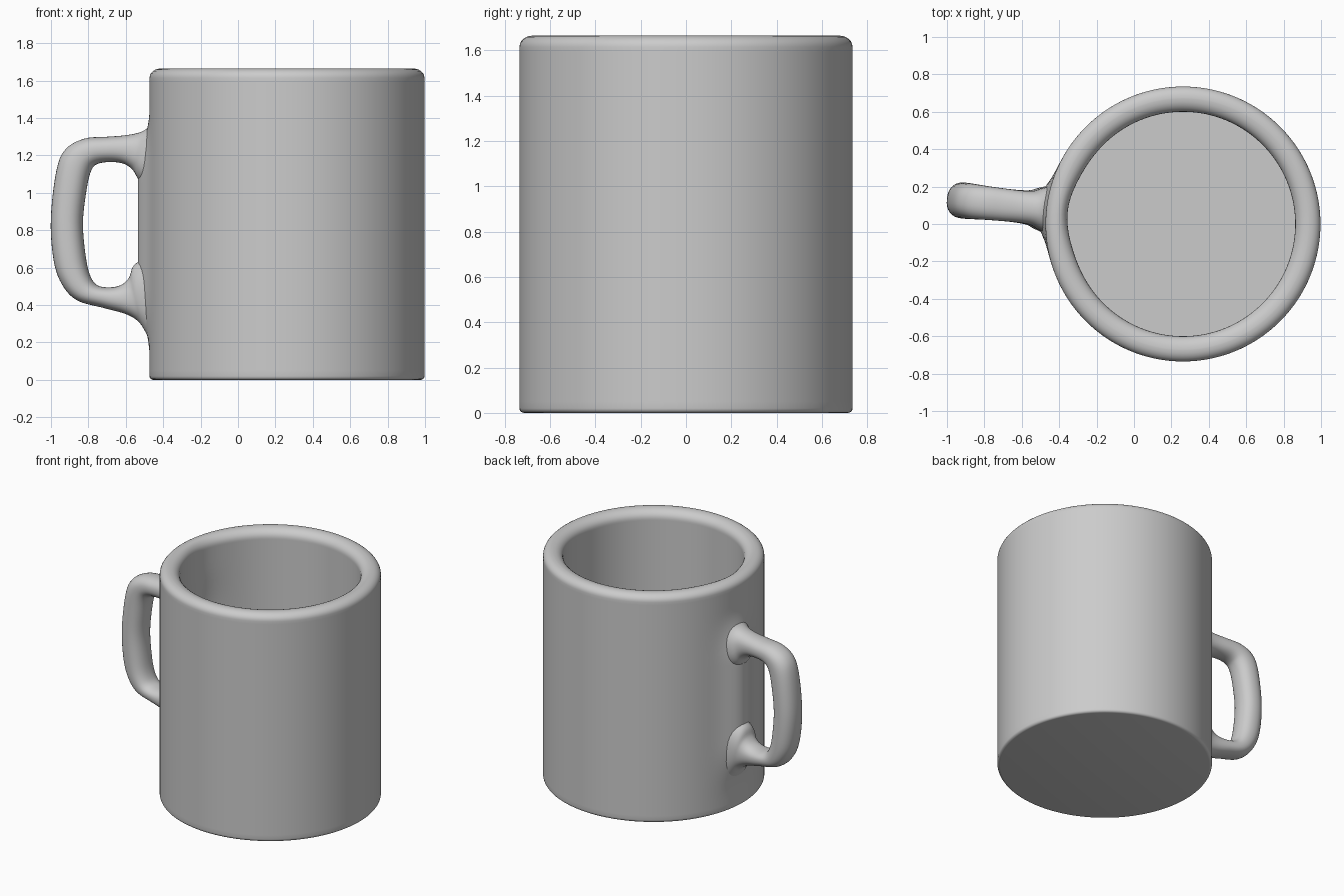
import bpy, bmesh, math
from mathutils import Vector

if "Cube" in bpy.data.objects:
    bpy.data.objects.remove(bpy.data.objects["Cube"])

CX, R, RI, H, FLOOR = 0.262, 0.735, 0.60, 1.665, 0.13
SLOPE = 0.107                       # handle leans slightly off the x axis
HANDLE_ANGLE = math.pi - math.atan(SLOPE)


def smoothstep(a, b, v):
    t = min(1, max(0, (v - a) / (b - a)))
    return t * t * (3 - 2 * t)


def arc(cx, cz, rx, rz, a0, a1, n=6):
    return [(cx + rx * math.cos(math.radians(a0 + (a1 - a0) * i / n)),
             cz + rz * math.sin(math.radians(a0 + (a1 - a0) * i / n))) for i in range(n + 1)]


def loft(bm, rings):
    for a, b in zip(rings, rings[1:]):
        for i in range(len(a)):
            j = (i + 1) % len(a)
            bm.faces.new((a[i], a[j], b[j], b[i]))
    bm.faces.new(rings[0])
    bm.faces.new(rings[-1])
    bmesh.ops.recalc_face_normals(bm, faces=bm.faces)


def finish(bm, name):
    mesh = bpy.data.meshes.new(name)
    bm.to_mesh(mesh)
    bm.free()
    obj = bpy.data.objects.new(name, mesh)
    bpy.context.collection.objects.link(obj)
    bpy.ops.object.select_all(action='DESELECT')
    obj.select_set(True)
    bpy.context.view_layer.objects.active = obj
    bpy.ops.object.shade_smooth_by_angle(angle=math.radians(40))
    return obj


# Cup: lathed wall, rounded rim and floor, with a soft pad behind the handle
profile = arc(R - 0.02, 0.02, 0.02, 0.02, -90, 0, 4)
profile += [(R, 0.05 + (H - 0.12) * i / 40) for i in range(41)]
profile += arc(R - 0.06, H - 0.05, 0.06, 0.05, 0, 90)
profile += arc(RI + 0.07, H - 0.06, 0.07, 0.06, 90, 180)
profile += [(RI, H - 0.07 - (H - 0.07 - FLOOR) * i / 30) for i in range(31)]

SEG = 160
bm = bmesh.new()
rings = []
for r, z in profile:
    zone = smoothstep(0.12, 0.5, z) * (1 - smoothstep(1.1, 1.45, z))
    push = 0.067 * zone if r > 0.67 else 0.02 + 0.02 * zone
    width = 0.12 if r > 0.67 else 0.2
    if z > H - 0.07:
        push = 0.02 * smoothstep(R - 0.05, RI, r)
    ring = []
    for i in range(SEG):
        a = 2 * math.pi * i / SEG
        d = (a - HANDLE_ANGLE + math.pi) % (2 * math.pi) - math.pi
        rr = r + push * math.exp(-0.5 * (d / width) ** 2)
        ring.append(bm.verts.new((CX + rr * math.cos(a), rr * math.sin(a), z)))
    rings.append(ring)
loft(bm, rings)
finish(bm, "cup_body")

# Handle: outer x, outer z, inner x, inner z, half width
stations = [
    (-.42, 1.42, -.42, 1.00, .14), (-.48, 1.35, -.52, 1.06, .112),
    (-.53, 1.322, -.56, 1.12, .092), (-.61, 1.307, -.61, 1.155, .086),
    (-.70, 1.30, -.68, 1.165, .087), (-.82, 1.29, -.75, 1.155, .09),
    (-.92, 1.235, -.785, 1.12, .094), (-.97, 1.12, -.81, 1.02, .096),
    (-1.0, .86, -.83, .84, .096), (-.985, .64, -.815, .66, .096),
    (-.94, .51, -.79, .555, .094), (-.86, .425, -.75, .505, .09),
    (-.72, .385, -.68, .495, .087), (-.60, .352, -.62, .51, .088),
    (-.53, .31, -.58, .55, .095), (-.49, .25, -.55, .62, .11),
    (-.44, .16, -.44, .68, .14)]


def catmull(p0, p1, p2, p3, t):
    return [0.5 * (2 * b + (c - a) * t + (2 * a - 5 * b + 4 * c - d) * t * t
                   + (3 * b - a - 3 * c + d) * t ** 3) for a, b, c, d in zip(p0, p1, p2, p3)]


pts = [stations[0]] + stations + [stations[-1]]
smooth = [catmull(*pts[i:i + 4], k / 5) for i in range(len(stations) - 1) for k in range(5)]
smooth.append(stations[-1])

bm = bmesh.new()
rings = []
side = Vector((SLOPE, 1, 0)).normalized()
for ox, oz, ix, iz, w in smooth:
    outer = Vector((ox, SLOPE * (CX - ox), oz))
    inner = Vector((ix, SLOPE * (CX - ix), iz))
    mid, half = (outer + inner) / 2, (outer - inner) / 2
    ring = []
    for k in range(32):
        a = 2 * math.pi * k / 32
        c, s = math.cos(a), math.sin(a)
        c, s = (math.copysign(abs(v) ** 0.88, v) for v in (c, s))
        ring.append(bm.verts.new(mid + half * c + side * w * s))
    rings.append(ring)
loft(bm, rings)
finish(bm, "handle")
